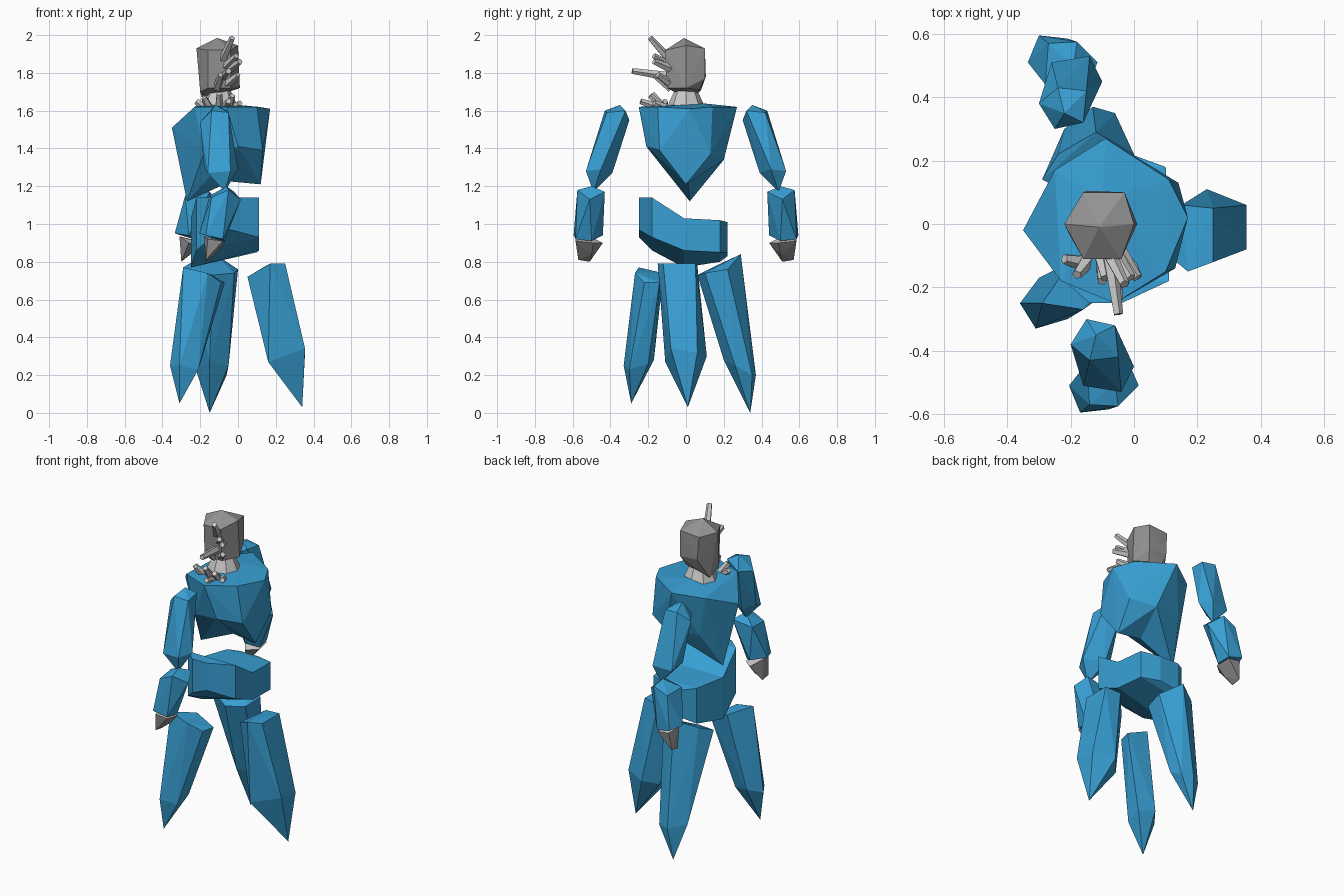
import bpy, bmesh, math
from mathutils import Vector


def material(name, rgb):
    m = bpy.data.materials.new(name)
    m.diffuse_color = (*rgb, 1)
    return m


BLUE = material("rock blue", (0.04, 0.35, 0.66))
GREY = material("dark grey", (0.29, 0.29, 0.29))
PALE = material("pale grey", (0.58, 0.58, 0.58))


def finish(name, bm, *mats):
    bmesh.ops.recalc_face_normals(bm, faces=bm.faces)
    me = bpy.data.meshes.new(name)
    bm.to_mesh(me)
    bm.free()
    for m in mats:
        me.materials.append(m)
    ob = bpy.data.objects.new(name, me)
    bpy.context.collection.objects.link(ob)
    return ob


def rock(name, pts, *mats, dent=None):
    """Faceted stone: convex hull of a few corner points.
    dent moves the middle of the edge between the last two points."""
    bm = bmesh.new()
    vs = [bm.verts.new(p) for p in pts]
    r = bmesh.ops.convex_hull(bm, input=bm.verts)
    junk = {v for v in r["geom_interior"] + r["geom_unused"]
            if isinstance(v, bmesh.types.BMVert)}
    bmesh.ops.delete(bm, geom=list(junk), context='VERTS')
    if dent:
        edge = bm.edges.get((vs[-2], vs[-1]))
        if edge:
            mid = bmesh.utils.edge_split(edge, vs[-1], .5)[1]
            for f in list(mid.link_faces):
                far = [v for v in f.verts if v is not mid and v not in (vs[-1], vs[-2])]
                bmesh.utils.face_split(f, mid, far[0])
            mid.co = dent
    return finish(name, bm, *mats)


def loft(name, rings, mat):
    """Join equal cross-sections and cap the ends."""
    bm = bmesh.new()
    vs = [[bm.verts.new(p) for p in ring] for ring in rings]
    n = len(vs[0])
    for a, b in zip(vs, vs[1:]):
        for i in range(n):
            j = (i + 1) % n
            bm.faces.new((a[i], a[j], b[j], b[i]))
    bm.faces.new(vs[0])
    bm.faces.new(vs[-1])
    return finish(name, bm, mat)


def prism(name, a, b, r1, r2, sides, mat):
    a, b = Vector(a), Vector(b)
    q = (b - a).to_track_quat('Z', 'Y')
    rings = []
    for c, r in ((a, r1), (b, r2)):
        rings.append([c + q @ Vector((r * math.cos(t), r * math.sin(t), 0))
                      for t in (2 * math.pi * i / sides for i in range(sides))])
    return loft(name, rings, mat)


# chest boulder with an arched underside
rock("chest", [
    (.10, -.15, 1.62), (-.06, -.25, 1.62), (-.23, -.18, 1.62), (.17, .02, 1.61),
    (.11, .14, 1.62), (-.09, .27, 1.62), (-.25, .17, 1.59), (-.1, .08, 1.64),
    (-.35, -.02, 1.51), (.13, -.14, 1.39), (0, -.21, 1.41), (-.18, -.17, 1.38),
    (.14, .13, 1.37), (0, .2, 1.34), (-.2, .15, 1.34),
    (.12, 0, 1.21), (-.27, .02, 1.12)], BLUE, dent=(-.04, .01, 1.225))

# bent hip slab, sections along y: (y, front x, back x, top z, front bottom z, back bottom z)
hips = [(-.25, -.04, -.14, 1.14, .97, .93), (-.18, .11, -.22, 1.14, .93, .86),
        (-.01, .11, -.25, 1.03, .86, .77), (.18, .1, -.2, 1.02, .85, .80),
        (.22, -.01, -.14, 1.01, .85, .83)]
loft("hips", [[(f, y, t), (b, y, t), (b, y, bb), (f, y, fb)]
              for y, f, b, t, fb, bb in hips], BLUE)

# three legs tapering to points
rock("side_leg", [
    (.17, -.15, .79), (.25, -.12, .79), (.25, .05, .79), (.15, .06, .78), (.05, -.05, .72),
    (.16, -.11, .27), (.355, -.08, .34), (.355, .06, .32), (.23, .11, .30), (.16, .03, .27),
    (.34, .01, .03)], BLUE)
rock("front_leg", [
    (-.29, -.25, .77), (-.16, -.27, .74), (-.09, -.22, .69), (-.07, -.14, .69), (-.2, -.12, .74),
    (-.36, -.25, .25), (-.31, -.33, .25), (-.21, -.3, .23), (-.2, -.2, .26), (-.3, -.17, .28),
    (-.31, -.29, .05)], BLUE)
rock("back_leg", [
    (-.29, .14, .77), (-.24, .22, .8), (-.12, .29, .84), (0, .22, .76), (-.02, .1, .74),
    (-.13, .06, .73), (-.22, .3, .22), (-.13, .37, .2), (-.06, .35, .2), (-.05, .26, .25),
    (-.15, .2, .28), (-.15, .34, 0)], BLUE)

# arms: one described at -y, the other mirrored and shifted
upper = [(-.2, -.38, 1.54), (-.15, -.3, 1.55), (-.06, -.32, 1.6), (-.05, -.42, 1.59),
         (-.14, -.43, 1.6), (-.12, -.35, 1.63), (-.18, -.43, 1.3), (-.11, -.39, 1.27),
         (0, -.45, 1.29), (-.04, -.53, 1.28), (-.16, -.51, 1.27), (-.07, -.49, 1.17)]
fore = [(-.15, -.44, 1.15), (-.14, -.57, 1.14), (-.05, -.575, 1.18), (.015, -.51, 1.13),
        (-.02, -.43, 1.17), (-.06, -.5, 1.2), (-.205, -.51, .95), (-.17, -.595, .94),
        (-.08, -.585, .92), (-.07, -.5, .91), (-.13, -.44, .94)]
hand = [(-.18, -.51, .935), (-.16, -.585, .92), (-.08, -.585, .91), (-.07, -.49, .90),
        (-.13, -.44, .90), (-.17, -.57, .81), (-.17, -.51, .80), (-.12, -.5, .84)]
for label, s, up_dx, low_dx in (("front", 1, 0, 0), ("back", -1, -.1, -.13)):
    for part, pts, dx, mats in (("upper_arm", upper, up_dx, (BLUE,)),
                                ("forearm", fore, low_dx, (BLUE,)),
                                ("hand", hand, low_dx, (GREY, PALE))):
        ob = rock(f"{label}_{part}", [(x + dx, y * s, z) for x, y, z in pts], *mats)
        if part == "hand":
            for f in ob.data.polygons:  # pale wrist on upward faces
                f.material_index = int(f.normal.z > .5)

# neck and head
prism("neck", (-.1, 0, 1.62), (-.1, 0, 1.73), .1, .05, 8, PALE)
rock("head", [
    (-.11, -.01, 1.985), (-.16, .1, 1.92), (-.03, .1, 1.93), (0, 0, 1.945),
    (-.04, -.11, 1.92), (-.16, -.11, 1.92), (-.22, 0, 1.93),
    (-.15, .105, 1.78), (-.03, .1, 1.77), (.01, 0, 1.72), (-.04, -.1, 1.72),
    (-.16, -.1, 1.72), (-.2, -.04, 1.7), (-.13, .08, 1.71), (-.05, .07, 1.71),
    (-.185, .03, 1.65)], GREY)

# crystal spikes on the face and at the collar
spikes = [((-.09, -.07, 1.85), (-.03, -.19, 1.985)), ((-.08, -.08, 1.78), (-.05, -.285, 1.81)),
          ((-.07, -.08, 1.83), (-.01, -.17, 1.89)), ((-.05, -.08, 1.82), (.01, -.17, 1.86)),
          ((-.11, -.08, 1.72), (-.09, -.17, 1.79)), ((-.06, -.08, 1.74), (0, -.15, 1.79)),
          ((-.17, -.12, 1.61), (-.22, -.11, 1.65)), ((-.15, -.12, 1.61), (-.18, -.16, 1.67)),
          ((-.1, -.12, 1.61), (-.1, -.18, 1.69)), ((-.07, -.13, 1.61), (-.05, -.24, 1.65)),
          ((-.05, -.12, 1.61), (-.03, -.19, 1.68)), ((-.03, -.1, 1.61), (.01, -.17, 1.64))]
for i, (a, b) in enumerate(spikes):
    prism(f"spike_{i + 1}", a, b, .025, .016, 5, PALE)
